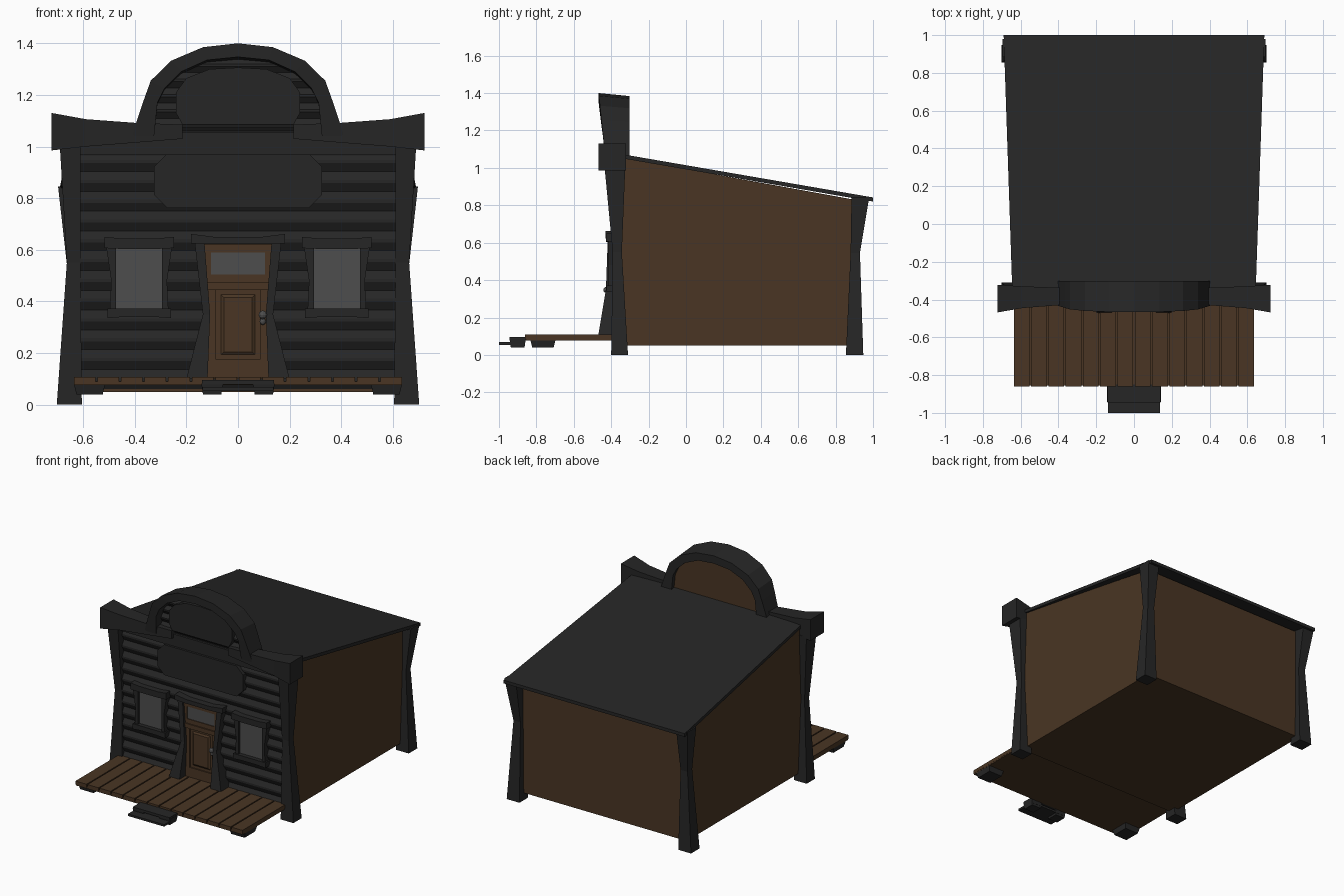
import bpy, bmesh, math
from mathutils import Vector

if "Cube" in bpy.data.objects:
    bpy.data.objects.remove(bpy.data.objects["Cube"])


def material(name, col):
    m = bpy.data.materials.new(name)
    m.diffuse_color = (*col, 1)
    m.use_nodes = True
    m.node_tree.nodes["Principled BSDF"].inputs["Base Color"].default_value = m.diffuse_color
    return m


DARK = material("charcoal timber", (0.019, 0.019, 0.019))
WOOD = material("brown wood", (0.067, 0.036, 0.017))
GLASS = material("grey glass", (0.075, 0.075, 0.075))


def rings(name, loops, mat):
    """Skin a solid through a list of equal-sized point loops, with end caps."""
    bm = bmesh.new()
    vs = [[bm.verts.new(p) for p in loop] for loop in loops]
    n = len(loops[0])
    for a, b in zip(vs, vs[1:]):
        for i in range(n):
            j = (i + 1) % n
            bm.faces.new((a[i], a[j], b[j], b[i]))
    bm.faces.new(vs[0])
    bm.faces.new(vs[-1])
    bmesh.ops.recalc_face_normals(bm, faces=bm.faces)
    me = bpy.data.meshes.new(name)
    bm.to_mesh(me)
    bm.free()
    me.materials.append(mat)
    ob = bpy.data.objects.new(name, me)
    bpy.context.collection.objects.link(ob)
    return ob


def box(name, x0, x1, y0, y1, z0, z1, mat):
    return rings(name, [[(x, y0, z0), (x, y1, z0), (x, y1, z1), (x, y0, z1)]
                        for x in (x0, x1)], mat)


def plate(name, pts, y0, y1, mat):
    """Outline in x, z extruded along y."""
    return rings(name, [[(x, y, z) for x, z in pts] for y in (y0, y1)], mat)


def post(name, s, secs):
    """Vertical post from (z, x0, x1, y0, y1) sections, s = side."""
    return rings(name, [[(s * a, c, z), (s * b, c, z), (s * b, d, z), (s * a, d, z)]
                        for z, a, b, c, d in secs], DARK)


def beam(name, secs, mat=DARK):
    """Beam along x from (x, y0, y1, z0, z1) sections."""
    return rings(name, [[(x, a, c), (x, b, c), (x, b, d), (x, a, d)]
                        for x, a, b, c, d in secs], mat)


# Main room with sloping top
rings("room_walls", [[(x, -0.37, 0.05), (x, 0.9, 0.05), (x, 0.9, 0.83), (x, -0.31, 1.05), (x, -0.37, 1.05)]
                     for x in (-0.635, 0.635)], WOOD)
# Roof, wider at the back
rings("roof", [[(-w, y, z - 0.022), (w, y, z - 0.022), (w, y, z), (-w, y, z)]
               for y, w, z in ((-0.335, 0.645, 1.072), (1.0, 0.69, 0.842))], DARK)

# Corner posts
for s, side in ((-1, "left"), (1, "right")):
    post(side + "_front_post", s, [(0, 0.605, 0.702, -0.40, -0.31),
                                   (0.55, 0.61, 0.663, -0.392, -0.343),
                                   (1.0, 0.61, 0.69, -0.435, -0.325)])
    post(side + "_back_post", s, [(0, 0.605, 0.702, 0.855, 0.948),
                                  (0.545, 0.61, 0.663, 0.88, 0.93),
                                  (0.845, 0.61, 0.697, 0.885, 0.98)])

# Arch outlines (right half, foot to crown), mirrored
outer = [(0.41, 1.04), (0.395, 1.09), (0.365, 1.18), (0.338, 1.255), (0.26, 1.332), (0.135, 1.385), (0, 1.4)]
inner = [(0.325, 1.04), (0.32, 1.09), (0.312, 1.17), (0.285, 1.225), (0.22, 1.29), (0.12, 1.335), (0, 1.347)]
mirror = lambda pts: pts + [(-x, z) for x, z in reversed(pts[:-1])]
band = []
for (ox, oz), (ix, iz) in zip(mirror(outer), mirror(inner)):
    t = (oz - 1.04) / 0.36
    yf = -0.43 - 0.037 * t
    band.append([(ox, yf, oz), (ox, -0.303, oz - 0.016 * t), (ix, -0.303, iz - 0.016 * t), (ix, yf, iz)])
rings("arch_frame", band, DARK)
plate("arch_backing", mirror(inner), -0.37, -0.33, WOOD)
box("cornice_backing", -0.62, 0.62, -0.38, -0.335, 0.95, 1.06, DARK)


# Siding: zigzag courses
def siding(name, z0, z1, n, width):
    h = (z1 - z0) / n
    loops = []
    for i in range(n):
        for z, y in ((z0 + i * h, -0.371), (z0 + (i + 0.42) * h, -0.389), (z0 + (i + 0.58) * h, -0.389)):
            w = width(z)
            loops.append([(-w, y, z), (w, y, z), (w, -0.36, z), (-w, -0.36, z)])
    w = width(z1)
    loops.append([(-w, -0.371, z1), (w, -0.371, z1), (w, -0.36, z1), (-w, -0.36, z1)])
    rings(name, loops, DARK)


def arch_width(z):
    for (x0, a), (x1, b) in zip(inner, inner[1:]):
        if a <= z <= b:
            return x0 + (x1 - x0) * (z - a) / (b - a) + 0.01
    return 0.05


siding("wall_siding", 0.06, 0.98, 12, lambda z: 0.615)
siding("arch_siding", 1.05, 1.345, 5, arch_width)

# Fascia and flared cornice
box("fascia_board", -0.61, 0.61, -0.395, -0.36, 0.97, 1.055, DARK)
for s, side in ((-1, "left"), (1, "right")):
    beam(side + "_cornice", [(s * 0.215, -0.415, -0.34, 1.03, 1.085), (s * 0.4, -0.43, -0.337, 1.015, 1.092),
                             (s * 0.59, -0.445, -0.33, 1.0, 1.106), (s * 0.722, -0.468, -0.322, 0.985, 1.13)])


# Blank sign boards with cut corners
def cut_board(name, w, z0, z1, cx, cz, y):
    plate(name, [(-w + cx, z0), (w - cx, z0), (w, z0 + cz), (w, z1 - cz),
                 (w - cx, z1), (-w + cx, z1), (-w, z1 - cz), (-w, z0 + cz)], y, -0.37, DARK)


cut_board("lower_sign_board", 0.325, 0.762, 0.972, 0.05, 0.05, -0.41)
plate("upper_sign_board", mirror([(0.215, 1.085), (0.24, 1.13), (0.24, 1.21), (0.2, 1.265), (0.11, 1.3), (0, 1.306)]),
      -0.41, -0.37, DARK)

# Windows
for s, side in ((-1, "left"), (1, "right")):
    c = s * 0.383
    box(side + "_window_glass", c - 0.095, c + 0.095, -0.396, -0.38, 0.36, 0.61, GLASS)
    for k, part in ((-1, "outer"), (1, "inner")):
        a, b, d = 0.089, 0.114, 0.128
        rings(f"{side}_window_{part}_jamb",
              [[(c + k * a, -0.415, z), (c + k * o, -0.415, z), (c + k * o, -0.37, z), (c + k * a, -0.37, z)]
               for z, o in ((0.355, b), (0.48, 0.108), (0.615, d))], DARK)
    beam(side + "_window_lintel", [(c + x, -0.428, -0.37, 0.6 + abs(x) * 0.05, 0.637 + abs(x) * 0.1)
                                   for x in (-0.135, -0.07, 0.07, 0.135)])
    beam(side + "_window_sill", [(c + x, -0.425, -0.37, 0.345 - abs(x) * 0.08, 0.372)
                                 for x in (-0.123, -0.06, 0.06, 0.123)])

# Door: leaf, rails, glass and knob
box("door_leaf", -0.135, 0.135, -0.396, -0.37, 0.1, 0.63, WOOD)
for z0, z1, y in ((0.105, 0.175, -0.404), (0.445, 0.475, -0.412), (0.475, 0.505, -0.404), (0.59, 0.62, -0.404)):
    box("door_rail", -0.13, 0.13, y, -0.38, z0, z1, WOOD)
for s in (-1, 1):
    box("door_stile", s * 0.085, s * 0.132, -0.404, -0.38, 0.175, 0.445, WOOD)
    box("door_glass_stile", s * 0.104, s * 0.132, -0.404, -0.38, 0.505, 0.59, WOOD)
rings("door_panel", [[(-w, y, a), (w, y, a), (w, y, b), (-w, y, b)]
                     for w, y, a, b in ((0.075, -0.39, 0.185, 0.435), (0.055, -0.404, 0.205, 0.415))], WOOD)
box("door_glass", -0.104, 0.104, -0.399, -0.38, 0.505, 0.59, GLASS)
for z, r, y in ((0.348, 0.017, -0.425), (0.322, 0.013, -0.415)):
    bpy.ops.mesh.primitive_uv_sphere_add(segments=10, ring_count=6, radius=r, location=(0.096, y, z))
    bpy.context.object.name = "door_knob"
    bpy.context.object.data.materials.append(GLASS)

# Splayed door posts and dipped lintel
for s, side in ((-1, "left"), (1, "right")):
    post(side + "_door_post", s, [(0.1, 0.118, 0.2, -0.47, -0.37), (0.35, 0.108, 0.136, -0.428, -0.37),
                                  (0.63, 0.13, 0.168, -0.418, -0.37)])
beam("door_lintel", [(x, -0.43, -0.37, 0.618 + abs(x) * 0.04, 0.638 + abs(x) * 0.13)
                     for x in (-0.182, -0.09, 0.09, 0.182)])

# Porch planks with bearer underneath
n, w = 14, 1.28 / 14
for i in range(n):
    x = -0.64 + i * w
    box("porch_plank", x + 0.004, x + w - 0.004, -0.86, -0.37, 0.083, 0.108, WOOD)
box("porch_underside", -0.635, 0.635, -0.855, -0.37, 0.076, 0.09, WOOD)


# Tapered feet and steps
def foot(name, x, y, w, d, z0, z1):
    rings(name, [[(x - w * k, y - d * k, z), (x + w * k, y - d * k, z), (x + w * k, y + d * k, z), (x - w * k, y + d * k, z)]
                 for z, k in ((z0, 0.85), (z1, 1.0))], DARK)


for s in (-1, 1):
    foot("porch_foot", s * 0.575, -0.765, 0.06, 0.067, 0.04, 0.078)
    foot("step_foot", s * 0.1, -0.9, 0.042, 0.043, 0.04, 0.082)
box("upper_step", -0.14, 0.14, -0.945, -0.85, 0.078, 0.095, DARK)
box("lower_step", -0.138, 0.138, -1.0, -0.86, 0.054, 0.068, DARK)
